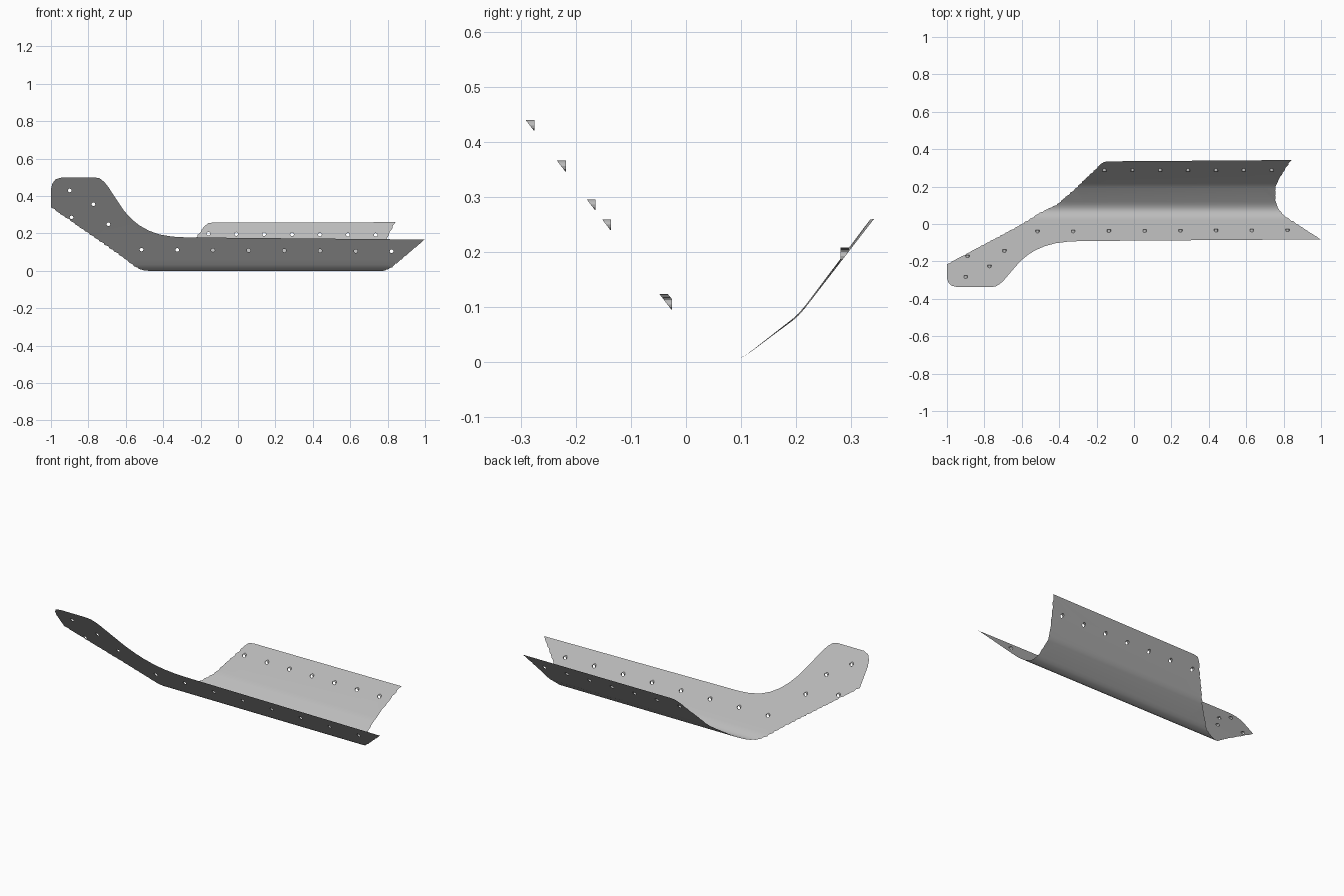
import bpy, bmesh, math, random
from mathutils import Vector

if "Cube" in bpy.data.objects:
    bpy.data.objects.remove(bpy.data.objects["Cube"])

random.seed(4)

# Cross-section of the bent sheet: height z for each depth y
PROFILE = [(-0.338, 0.500), (-0.091, 0.179), (0.0, 0.060), (0.02, 0.034), (0.035, 0.017),
           (0.05, 0.007), (0.062, 0.002), (0.075, 0.0), (0.09, 0.003), (0.105, 0.010),
           (0.12, 0.020), (0.195, 0.077), (0.205, 0.086), (0.217, 0.100), (0.342, 0.264)]


def bend(x, y):
    """Lift a flat plan point onto the bent sheet, with a slight twist at the back."""
    for (y0, z0), (y1, z1) in zip(PROFILE, PROFILE[1:]):
        if y <= y1 + 1e-6:
            break
    z = z0 + (z1 - z0) * (y - y0) / (y1 - y0)
    twist = max(0.0, y - 0.1) / 0.24
    return Vector((x, y, z - 0.008 * twist * (x - 0.35)))


def ragged(points, step=0.03, depth=0.005):
    """Roughly sawn edge along a path."""
    out = []
    for a, b in zip(points, points[1:]):
        a, b = Vector(a), Vector(b)
        n = max(1, round((b - a).length / step))
        side = Vector((a.y - b.y, b.x - a.x)).normalized()
        for i in range(n):
            p = a.lerp(b, i / n)
            out.append(p)
            if n > 1:
                q = a.lerp(b, (i + 0.25) / n)
                out.append(q + side * random.uniform(0.3, 1) * depth)
    return out


# Plan outline: rounded nose and swept front edge, sawn right end, back edge, sawn left end
front = [(-1, -0.29), (-0.992, -0.313), (-0.975, -0.33), (-0.94, -0.338), (-0.77, -0.338),
         (-0.74, -0.334), (-0.715, -0.319), (-0.695, -0.30), (-0.655, -0.253), (-0.607, -0.198),
         (-0.567, -0.165), (-0.527, -0.14), (-0.475, -0.118), (-0.42, -0.103),
         (-0.35, -0.094), (-0.28, -0.091)]
right = [(1.0, -0.082), (0.9, -0.018), (0.80, 0.05), (0.77, 0.085), (0.758, 0.12),
         (0.757, 0.2), (0.775, 0.24), (0.842, 0.342)]
back = [(0.842, 0.342), (-0.13, 0.335), (-0.16, 0.332), (-0.18, 0.319)]
left = [(-0.195, 0.305), (-0.318, 0.187), (-0.41, 0.107), (-0.505, 0.06),
        (-0.61, -0.005), (-1, -0.214)]
outline = front + ragged(right) + back + ragged(left) + [(-1, -0.214)]

# Bolt holes: (x, y, direction of the collar)
R, RY, SIDES = 0.010, 0.0075, 12
holes = [(-0.90, -0.284, 1), (-0.773, -0.227, 1), (-0.693, -0.145, 1), (-0.89, -0.173, 1)]
holes += [(-0.516 + 0.191 * i, -0.041 + 0.001 * i, 1) for i in range(8)]
holes += [(-0.158 + 0.149 * i, 0.289, -1) for i in range(7)]


def ring(x, y):
    return [(x + R * math.cos(2 * math.pi * i / SIDES), y + RY * math.sin(2 * math.pi * i / SIDES))
            for i in range(SIDES)]


# Flat sheet with holes, cut along the bend lines, then bent into shape
bm = bmesh.new()
for loop in [outline] + [ring(x, y) for x, y, d in holes]:
    vs = [bm.verts.new((p[0], p[1], 0)) for p in loop]
    for a, b in zip(vs, vs[1:] + vs[:1]):
        bm.edges.new((a, b))
bmesh.ops.triangle_fill(bm, edges=bm.edges[:], use_beauty=True, normal=(0, 0, 1))
for y, z in PROFILE[1:-1]:
    bmesh.ops.bisect_plane(bm, geom=bm.verts[:] + bm.edges[:] + bm.faces[:],
                           plane_co=(0, y, 0), plane_no=(0, 1, 0), dist=1e-5)
for f in bm.faces:
    f.normal_update()
    if f.normal.z < 0:
        f.normal_flip()
for v in bm.verts:
    v.co = bend(v.co.x, v.co.y)

# Small collars around the holes, ending in a vertical plane
for x, y, d in holes:
    base = [bend(*p) for p in ring(x, y)]
    inner = [bm.verts.new(p) for p in base]
    outer = [bm.verts.new((p.x, y + d * (RY + 0.001), p.z)) for p in base]
    for i in range(SIDES):
        j = (i + 1) % SIDES
        bm.faces.new((inner[i], inner[j], outer[j], outer[i]))
bmesh.ops.remove_doubles(bm, verts=bm.verts[:], dist=1e-5)

mesh = bpy.data.meshes.new("bent_sheet")
bm.to_mesh(mesh)
bm.free()
sheet = bpy.data.objects.new("bent_sheet", mesh)
bpy.context.collection.objects.link(sheet)
grey = bpy.data.materials.new("plain grey")
grey.diffuse_color = (0.5, 0.5, 0.5, 1)
grey.use_nodes = True
grey.node_tree.nodes["Principled BSDF"].inputs["Base Color"].default_value = grey.diffuse_color
mesh.materials.append(grey)

bpy.context.view_layer.objects.active = sheet
sheet.select_set(True)
bpy.ops.object.shade_smooth_by_angle(angle=math.radians(30))
